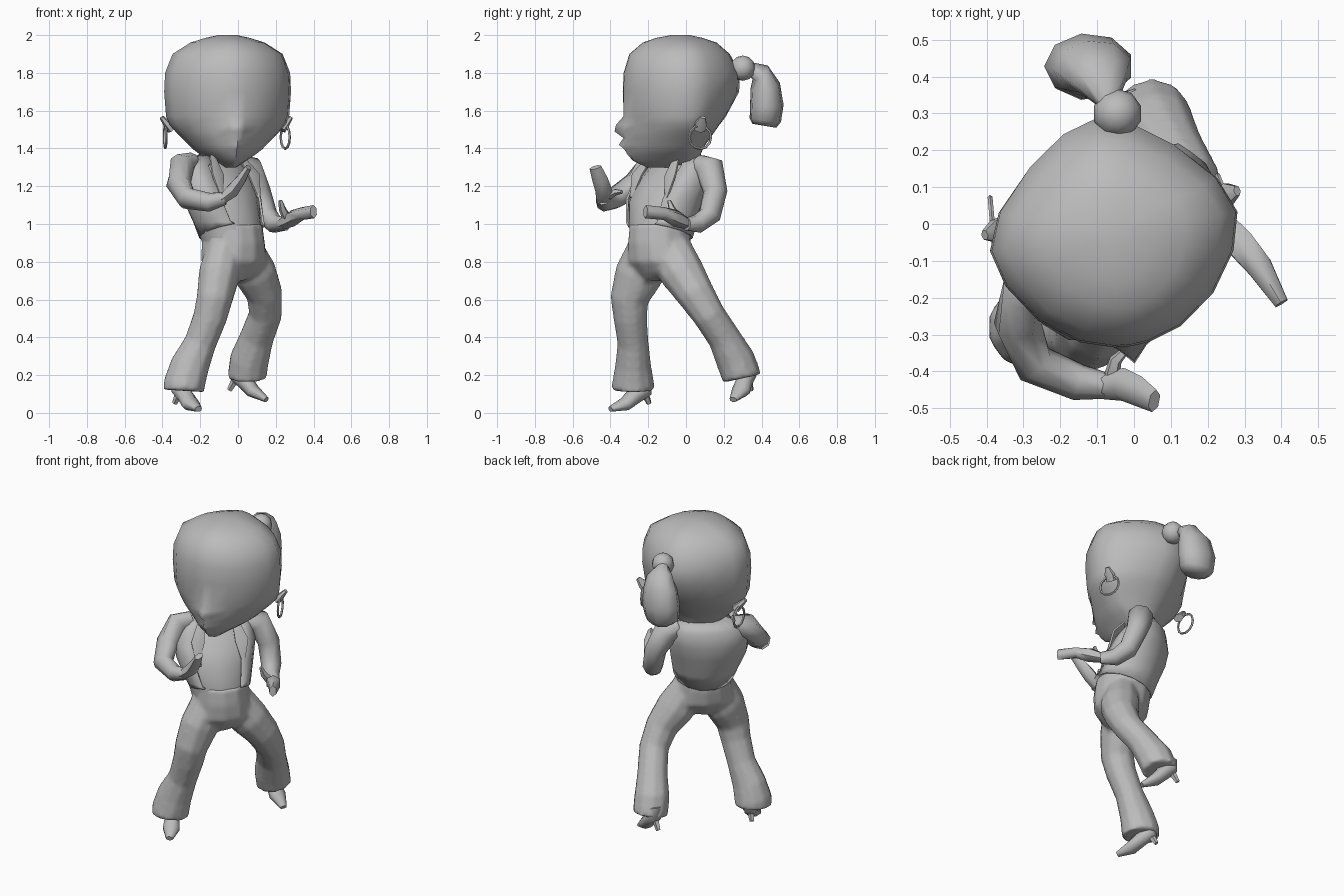
import bpy, bmesh
from math import sin, cos, pi, radians
from mathutils import Vector, Matrix

cube = bpy.data.objects.get("Cube")
if cube:
    bpy.data.objects.remove(cube)

grey = bpy.data.materials.new("plain_grey")
grey.use_nodes = True
COLOUR = (0.5, 0.5, 0.5, 1)
grey.diffuse_color = COLOUR
grey.node_tree.nodes["Principled BSDF"].inputs["Base Color"].default_value = COLOUR


def finish(name, bm, angle=60):
    bmesh.ops.recalc_face_normals(bm, faces=bm.faces)
    mesh = bpy.data.meshes.new(name)
    bm.to_mesh(mesh)
    bm.free()
    mesh.materials.append(grey)
    obj = bpy.data.objects.new(name, mesh)
    bpy.context.collection.objects.link(obj)
    bpy.ops.object.select_all(action='DESELECT')
    obj.select_set(True)
    bpy.context.view_layer.objects.active = obj
    bpy.ops.object.shade_smooth_by_angle(angle=radians(angle))
    return obj


def skin(bm, rings, closed=True, caps=True):
    for r0, r1 in zip(rings, rings[1:]):
        n = len(r0)
        for i in range(n if closed else n - 1):
            j = (i + 1) % n
            bm.faces.new((r0[i], r0[j], r1[j], r1[i]))
    if caps:
        bm.faces.new(rings[0])
        bm.faces.new(rings[-1])


def add_tube(bm, path, sides=8, side_hint=(1, 0, 0)):
    """Path rows: x, y, z, half width along the hint, half depth."""
    rings = []
    pts = [Vector(p[:3]) for p in path]
    for k, p in enumerate(pts):
        t = (pts[min(k + 1, len(pts) - 1)] - pts[max(k - 1, 0)]).normalized()
        u = Vector(side_hint)
        u = (u - t * u.dot(t)).normalized()
        v = t.cross(u)
        a, b = path[k][3], path[k][-1]
        rings.append([bm.verts.new(p + u * a * cos(w) + v * b * sin(w))
                      for w in (2 * pi * (i + 0.5) / sides for i in range(sides))])
    skin(bm, rings)


def tube(name, path, sides=8, side_hint=(1, 0, 0)):
    bm = bmesh.new()
    add_tube(bm, path, sides, side_hint)
    return finish(name, bm)


def add_stack(bm, rows, yaw, gap=0.0, hem=0.0, sides=12):
    """Horizontal rings: x, y, z, half width, half depth. Gap opens the front, hem lifts it."""
    rings = []
    rot = Matrix.Rotation(yaw, 3, 'Z')
    for k, (x, y, z, a, b) in enumerate(rows):
        ring = []
        for i in range(sides):
            w = 2 * pi * i / sides if not gap else gap + (2 * pi - 2 * gap) * i / (sides - 1)
            lift = hem * (1 + cos(w)) / 2 if k == 0 else 0
            ring.append(bm.verts.new(Vector((x, y, z + lift)) +
                                     rot @ Vector((a * sin(w), -b * cos(w), 0))))
        rings.append(ring)
    skin(bm, rings, not gap, not gap)


def stack(name, rows, yaw, gap=0.0, hem=0.0):
    bm = bmesh.new()
    add_stack(bm, rows, yaw, gap, hem)
    return finish(name, bm)


# Head: rings with a broad face, a profile ridge and a back gathered to the hair tie
HEAD = [  # z, half width, front y, back y, ridge push
    (1.30, .04, -.21, .03, .0), (1.335, .095, -.265, .065, .02), (1.37, .15, -.295, .08, .02),
    (1.395, .185, -.305, .09, .025), (1.42, .21, -.31, .105, .05), (1.455, .245, -.315, .13, .02),
    (1.49, .28, -.315, .155, .068), (1.525, .31, -.31, .18, .065), (1.57, .33, -.325, .215, .01),
    (1.70, .34, -.335, .285, .0), (1.80, .335, -.33, .29, .0), (1.90, .295, -.30, .235, .0),
    (1.96, .20, -.23, .165, .0), (1.985, .12, -.16, .09, .0), (2.0, .05, -.08, .02, .0)]
HALF_ANGLES = (8, 24, 45, 67, 90, 112, 135, 157)
ANGLES = [0, *HALF_ANGLES, 180, *(360 - w for w in reversed(HALF_ANGLES))]
bm, rings = bmesh.new(), []
turn = Matrix.Rotation(radians(9), 3, 'Z')
for z, half, front, back, push in HEAD:
    ring = []
    for w in ANGLES:
        s, c = sin(radians(w)), cos(radians(w))
        if c >= 0:
            ridge = push * (1 if w == 0 else .4 if c > .98 else 0)
            p = Vector((half * s, (front + .02) * c ** 1.2 - ridge, z))
        else:
            p = Vector((half * s * (1 - .34 * c * c), (back + .02) * abs(c) ** 1.15, z))
        ring.append(bm.verts.new(turn @ p + Vector((-.055, -.02, 0))))
    rings.append(ring)
skin(bm, rings)
finish("head", bm)

# Ears and hoop earrings
for side, root, tip, hoop, spin in (
        ("right", (-.35, -.01, 1.50), (-.405, -.03, 1.565), (-.385, .01, 1.465), 95),
        ("left", (.23, .07, 1.50), (.28, .09, 1.565), (.25, .075, 1.46), 112)):
    tube(side + "_ear", [(*root, .035, .025), (*((Vector(root) + Vector(tip)) / 2), .035, .02),
                         (*tip, .015, .012)], 6, (0, 1, 0))
    bm, loops = bmesh.new(), []
    swing = Matrix.Rotation(radians(spin), 3, 'Z')
    for i in range(12):
        w = 2 * pi * i / 12
        radial = swing @ Vector((cos(w), 0, sin(w)))
        normal = swing @ Vector((0, 1, 0))
        loops.append([bm.verts.new(Vector(hoop) + radial * (.062 + .007 * cos(q)) + normal * .007 * sin(q))
                      for q in (2 * pi * j / 5 for j in range(5))])
    skin(bm, loops + loops[:1], caps=False)
    finish(side + "_earring", bm)

# Hair tie and ponytail
bm = bmesh.new()
bmesh.ops.create_uvsphere(bm, u_segments=10, v_segments=6, radius=.067,
                          matrix=Matrix.Translation((-.045, .30, 1.825)))
finish("hair_tie", bm)
tube("ponytail", [(-.07, .33, 1.83, .03, .03), (-.09, .395, 1.80, .08, .055),
                  (-.11, .42, 1.73, .11, .08), (-.122, .428, 1.63, .122, .09),
                  (-.125, .42, 1.55, .11, .085), (-.125, .415, 1.52, .07, .065)], 9)

# Neck, top and open jacket, all turned towards the figure's front left
TURN = radians(43)
tube("neck", [(-.09, .0, 1.28, .075), (-.06, .01, 1.36, .06), (-.05, .0, 1.42, .07)], 8)
TORSO = [(-.03, -.14, .90, .165, .16), (-.05, -.13, 1.0, .182, .172),
         (-.085, -.112, 1.12, .215, .178), (-.107, -.082, 1.21, .225, .16),
         (-.125, -.045, 1.30, .20, .11), (-.105, -.02, 1.36, .10, .06)]
stack("top", TORSO, TURN)
jacket = stack("jacket", [(x, y, z + .012, a + .015, b + .012) for x, y, z, a, b in TORSO],
               TURN, gap=radians(38), hem=.1)
thick = jacket.modifiers.new("cloth", 'SOLIDIFY')
thick.thickness = .012
facing = Matrix.Rotation(TURN, 3, 'Z')
for side, d in (("right", -1), ("left", 1)):
    points = [facing @ Vector((d * x, y, z)) + Vector((-.1, -.075, 0)) for x, y, z in
              ((.10, -.055, 1.36), (.13, -.13, 1.26), (.135, -.165, 1.14))]
    tube(side + "_lapel", [(*p, w, .01) for p, w in zip(points, (.02, .045, .01))],
         6, facing @ Vector((1, 0, 0)))

# Arms and hands
tube("right_arm", [(-.24, -.13, 1.33, .05, .05), (-.29, -.19, 1.31, .075, .075),
                   (-.315, -.27, 1.21, .066), (-.27, -.38, 1.135, .058),
                   (-.15, -.43, 1.115, .05), (-.07, -.44, 1.135, .035)], 8, (0, .6, 1))
tube("right_hand", [(-.09, -.44, 1.125, .028, .035), (-.03, -.435, 1.175, .04, .045),
                    (.015, -.455, 1.235, .03, .042), (.055, -.48, 1.30, .018, .032)], 6, (1, 0, -.7))
tube("right_thumb", [(-.06, -.41, 1.15, .022), (-.05, -.37, 1.17, .018),
                     (-.02, -.34, 1.17, .01)], 5, (0, 0, 1))
tube("left_arm", [(.0, .07, 1.32, .05), (.055, .125, 1.295, .078), (.11, .155, 1.17, .065),
                  (.15, .125, 1.045, .06), (.195, .06, 1.0, .05), (.255, .0, 1.0, .035)],
     8, (1, -.6, 0))
tube("left_hand", [(.235, .01, 1.0, .035, .03), (.29, -.055, 1.03, .045, .045),
                   (.34, -.115, 1.055, .04, .034), (.40, -.215, 1.065, .022, .035)], 6, (1, .7, 0))
tube("left_thumb", [(.26, -.04, 1.03, .025), (.235, -.075, 1.08, .02),
                    (.225, -.09, 1.125, .01)], 5)

# Flared trousers: hips and both legs fused into one soft surface
bm = bmesh.new()
add_stack(bm, [(-.03, -.14, 1.0, .165, .16), (-.025, -.14, .90, .172, .17),
               (-.02, -.14, .80, .19, .16), (-.02, -.145, .74, .16, .11),
               (-.03, -.16, .70, .07, .07)], TURN)
add_tube(bm, [(-.07, -.19, .87, .10, .12), (-.10, -.25, .73, .112, .13),
              (-.125, -.30, .60, .098, .103), (-.15, -.295, .50, .092, .09),
              (-.20, -.28, .37, .088, .083), (-.255, -.28, .25, .107, .097),
              (-.285, -.28, .15, .114, .114), (-.287, -.28, .117, .112, .114)], 10)
add_tube(bm, [(.03, -.09, .87, .10, .12), (.09, -.02, .74, .117, .12),
              (.14, .05, .63, .098, .102), (.145, .12, .52, .09, .088),
              (.10, .20, .40, .092, .088), (.06, .262, .28, .107, .105),
              (.05, .29, .205, .107, .105), (.05, .295, .182, .105, .105)], 10)
trousers = finish("trousers", bm)
fuse = trousers.modifiers.new("fuse", 'REMESH')
fuse.mode = 'VOXEL'
fuse.voxel_size = .014
fuse.use_smooth_shade = True
soften = trousers.modifiers.new("soften", 'SMOOTH')
soften.factor = .5
soften.iterations = 4

# Pointed high heeled shoes
for side, ankle, ball_of_foot, toe, heel in (
        ("right", (-.305, -.225, .12), (-.25, -.325, .045), (-.21, -.40, .02), (-.335, -.195, .05)),
        ("left", (.0, .325, .20), (.08, .29, .115), (.15, .25, .07), (-.045, .345, .12))):
    a, b, t = Vector(ankle), Vector(ball_of_foot), Vector(toe)
    across = (b - a).cross(Vector((0, 0, 1)))
    tube(side + "_shoe", [(*(a + Vector((0, 0, .06))), .042), (*a, .048, .048),
                          (*((a + b) / 2 + Vector((0, 0, .005))), .045, .044),
                          (*b, .052, .036), (*t, .022, .015)], 8, across)
    tube(side + "_heel", [(*a, .025), (*heel, .014)], 5)
